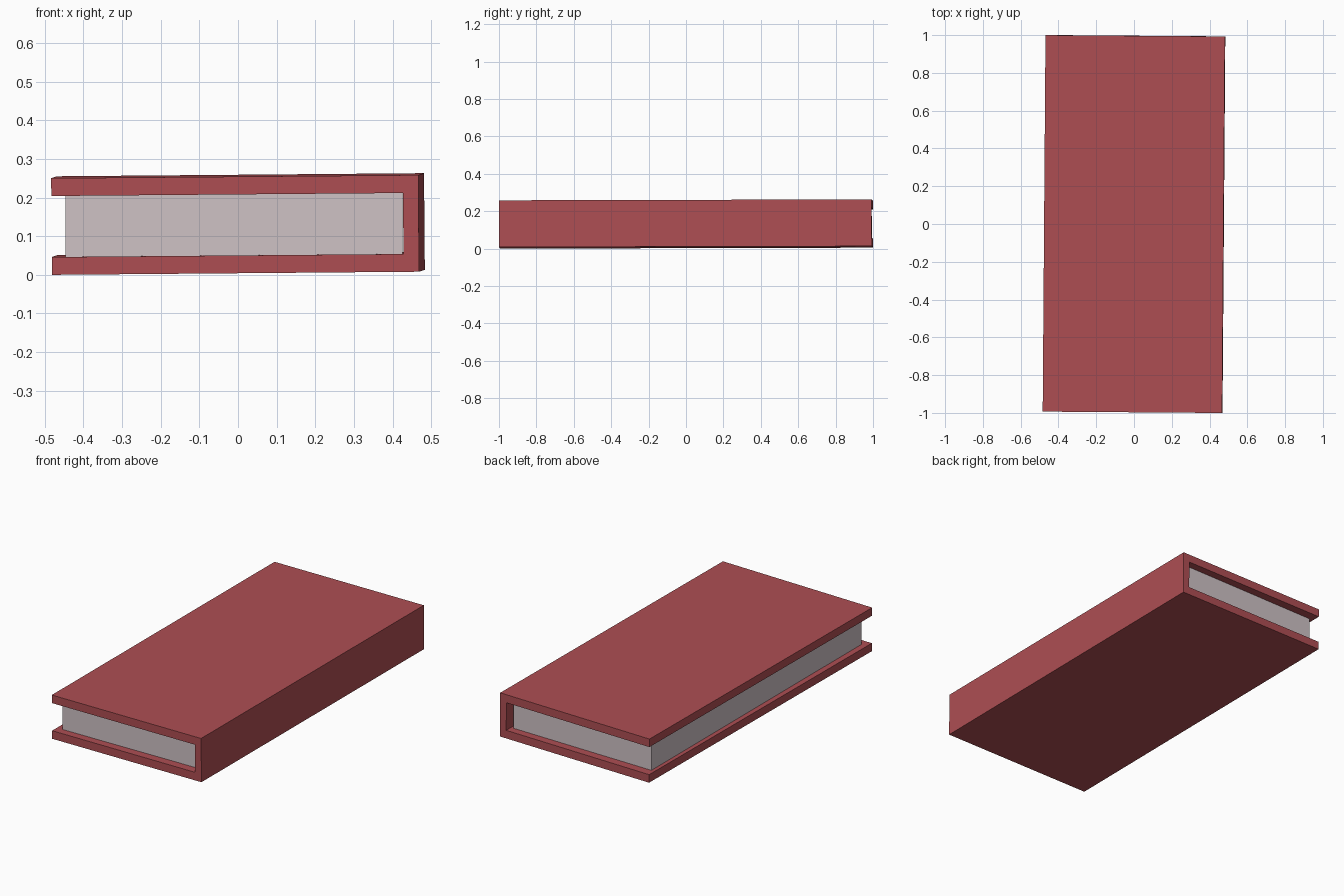
import bpy, bmesh
from mathutils import Euler, Matrix, Vector

if "Cube" in bpy.data.objects:
    bpy.data.objects.remove(bpy.data.objects["Cube"])


def material(name, rgb):
    m = bpy.data.materials.new(name)
    m.diffuse_color = (*rgb, 1.0)
    m.use_nodes = True
    m.node_tree.nodes["Principled BSDF"].inputs["Base Color"].default_value = m.diffuse_color
    return m


red = material("cover red", (0.42, 0.076, 0.086))
paper = material("paper grey", (0.62, 0.54, 0.56))


def extrude_profile(name, points, y0, y1, mat, matrix=Matrix()):
    """Extrude a closed x-z outline along y and place it with matrix."""
    bm = bmesh.new()
    face = bm.faces.new([bm.verts.new((x, y0, z)) for x, z in points])
    ext = bmesh.ops.extrude_face_region(bm, geom=[face])
    verts = [g for g in ext["geom"] if isinstance(g, bmesh.types.BMVert)]
    bmesh.ops.translate(bm, verts=verts, vec=(0, y1 - y0, 0))
    bmesh.ops.recalc_face_normals(bm, faces=bm.faces[:])
    bmesh.ops.transform(bm, matrix=matrix, verts=bm.verts[:])
    mesh = bpy.data.meshes.new(name)
    bm.to_mesh(mesh)
    bm.free()
    mesh.materials.append(mat)
    obj = bpy.data.objects.new(name, mesh)
    bpy.context.collection.objects.link(obj)
    return obj


# Cover: U-shaped case, spine on the right, lying very slightly askew
W, H, L = 0.475, 0.125, 0.9965
BOARD, SPINE = 0.046, 0.04
inner_x, inner_z = W - SPINE, H - BOARD
u_profile = [(-W, -H), (W, -H), (W, H), (-W, H),
             (-W, inner_z), (inner_x, inner_z), (inner_x, -inner_z), (-W, -inner_z)]
tilt = Euler((0.0025, -0.0085, -0.0075)).to_matrix().to_4x4()
extrude_profile("book_cover", u_profile, -L, L, red,
                Matrix.Translation(Vector((0, 0, 0.1315))) @ tilt)

# Page block: straight box recessed from the cover edges
x0, x1, z0, z1 = -0.446, 0.426, 0.044, 0.216
extrude_profile("page_block", [(x0, z0), (x1, z0), (x1, z1), (x0, z1)],
                -0.95, 0.95, paper)
